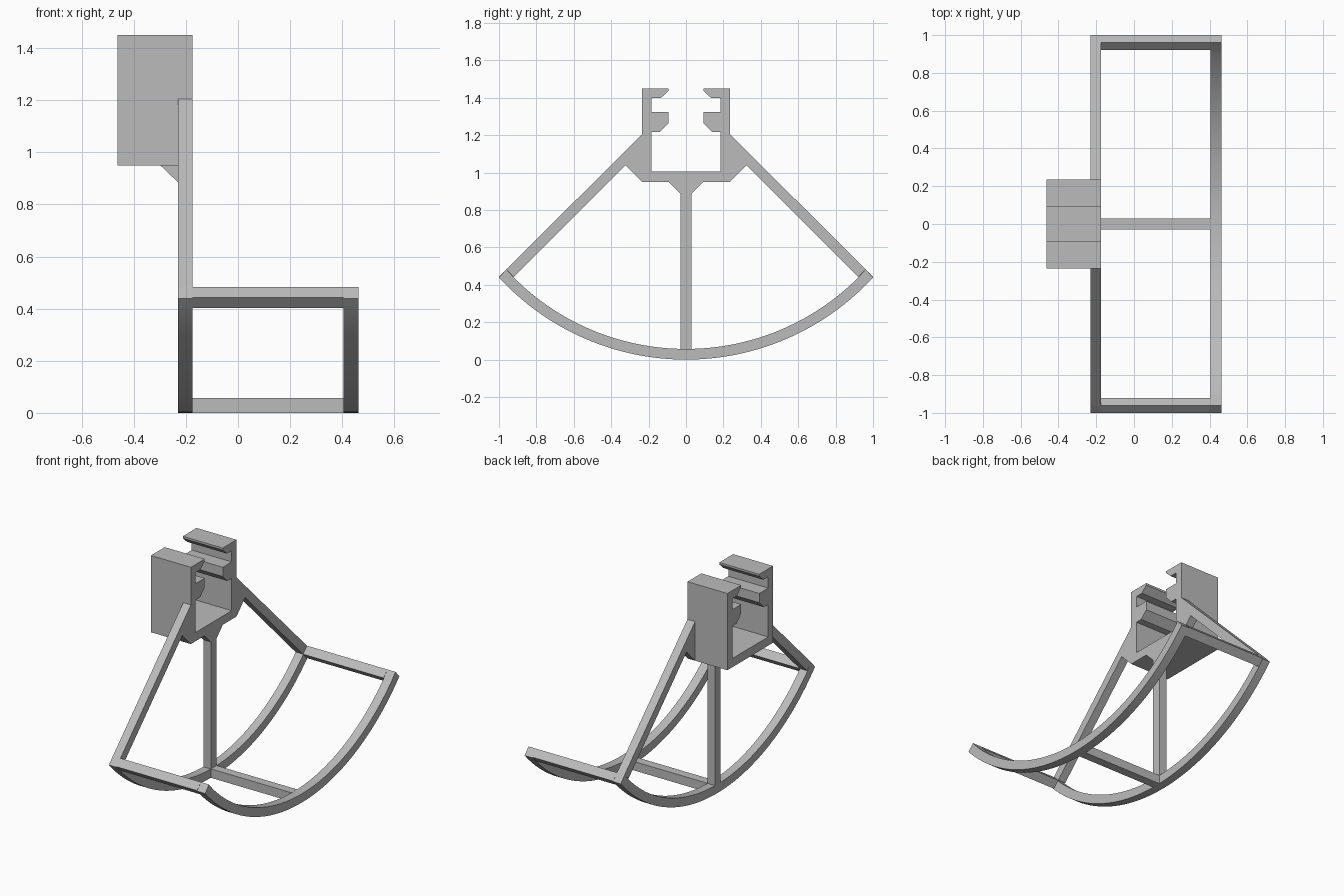
import bpy, bmesh, math

if "Cube" in bpy.data.objects:
    bpy.data.objects.remove(bpy.data.objects["Cube"])

grey = bpy.data.materials.new("plain grey")
grey.diffuse_color = (0.5, 0.5, 0.5, 1)
grey.use_nodes = True
grey.node_tree.nodes["Principled BSDF"].inputs["Base Color"].default_value = grey.diffuse_color

X_CLIP, X_IN, X_OUT = -0.463, -0.23, -0.175    # clip back, frame plane
X_FAR0, X_FAR1 = 0.405, 0.463                  # far arc
H = 0.029                                      # half bar width


def prism(name, profile, x0, x1):
    """Extrude a (y, z) profile along x."""
    bm = bmesh.new()
    face = bm.faces.new([bm.verts.new((x0, y, z)) for y, z in profile])
    ext = bmesh.ops.extrude_face_region(bm, geom=[face])
    moved = [v for v in ext["geom"] if isinstance(v, bmesh.types.BMVert)]
    bmesh.ops.translate(bm, verts=moved, vec=(x1 - x0, 0, 0))
    bmesh.ops.recalc_face_normals(bm, faces=bm.faces)
    mesh = bpy.data.meshes.new(name)
    bm.to_mesh(mesh)
    bm.free()
    mesh.materials.append(grey)
    obj = bpy.data.objects.new(name, mesh)
    bpy.context.collection.objects.link(obj)
    return obj


def mirrored(half):
    """Close a half profile by reflecting it in y."""
    return half + [(-y, z) for y, z in reversed(half)]


# Curved rockers with 45 degree end caps
R, T, N = 1.358, 0.057, 64


def arc(r, y_end):
    a = math.asin(y_end / r)
    return [(r * math.sin(t), R - r * math.cos(t))
            for t in (-a + 2 * a * i / N for i in range(N + 1))]


outer, inner = arc(R, 1.0), arc(R - T, 0.92)
rocker = outer + [(0.96, 0.483)] + inner[::-1] + [(-0.96, 0.483)]
for name, x0, x1 in (("near_rocker", X_IN, X_OUT), ("far_rocker", X_FAR0, X_FAR1)):
    obj = prism(name, rocker, x0, x1)
    bpy.context.view_layer.objects.active = obj
    obj.select_set(True)
    bpy.ops.object.shade_smooth_by_angle(angle=math.radians(20))
    obj.select_set(False)

# Sloping legs with gussets, and the end crossbars
for side, s in (("front", -1), ("back", 1)):
    leg = [(0.96, 0.483), (0.92, 0.443), (0.323, 1.04), (0.235, 0.95), (0.235, 1.205)]
    prism(side + "_leg", [(s * y, z) for y, z in leg], X_IN, X_OUT)
    bar = [(1.0, 0.443), (0.96, 0.483), (0.92, 0.443), (0.96, 0.402)]
    prism(side + "_crossbar", [(s * y, z) for y, z in bar], X_OUT, X_FAR0)

# Bottom crossbar
prism("bottom_crossbar", mirrored([(H, 0.0), (H, 0.058)]), X_OUT, X_FAR0)

# Centre post flaring out under the clip
prism("centre_post", mirrored([(H, 0.057), (H, 0.885), (0.094, 0.95)]), X_IN, X_OUT)

# Wedge bracing the post against the clip
wedge = prism("post_wedge", mirrored([(H, 0.885), (H, 0.95)]), -0.298, X_IN)
for v in wedge.data.vertices:
    if v.co.x < -0.29 and v.co.z < 0.9:
        v.co.z = 0.9499

# Open clip with two hooks on each wall
clip = [(0.235, 0.95), (0.235, 1.45), (0.093, 1.45), (0.093, 1.437), (0.135, 1.398),
        (0.185, 1.398), (0.185, 1.325), (0.093, 1.325), (0.093, 1.265),
        (0.14, 1.218), (0.185, 1.218), (0.185, 1.007)]
prism("clip", mirrored(clip), X_CLIP, X_OUT)
